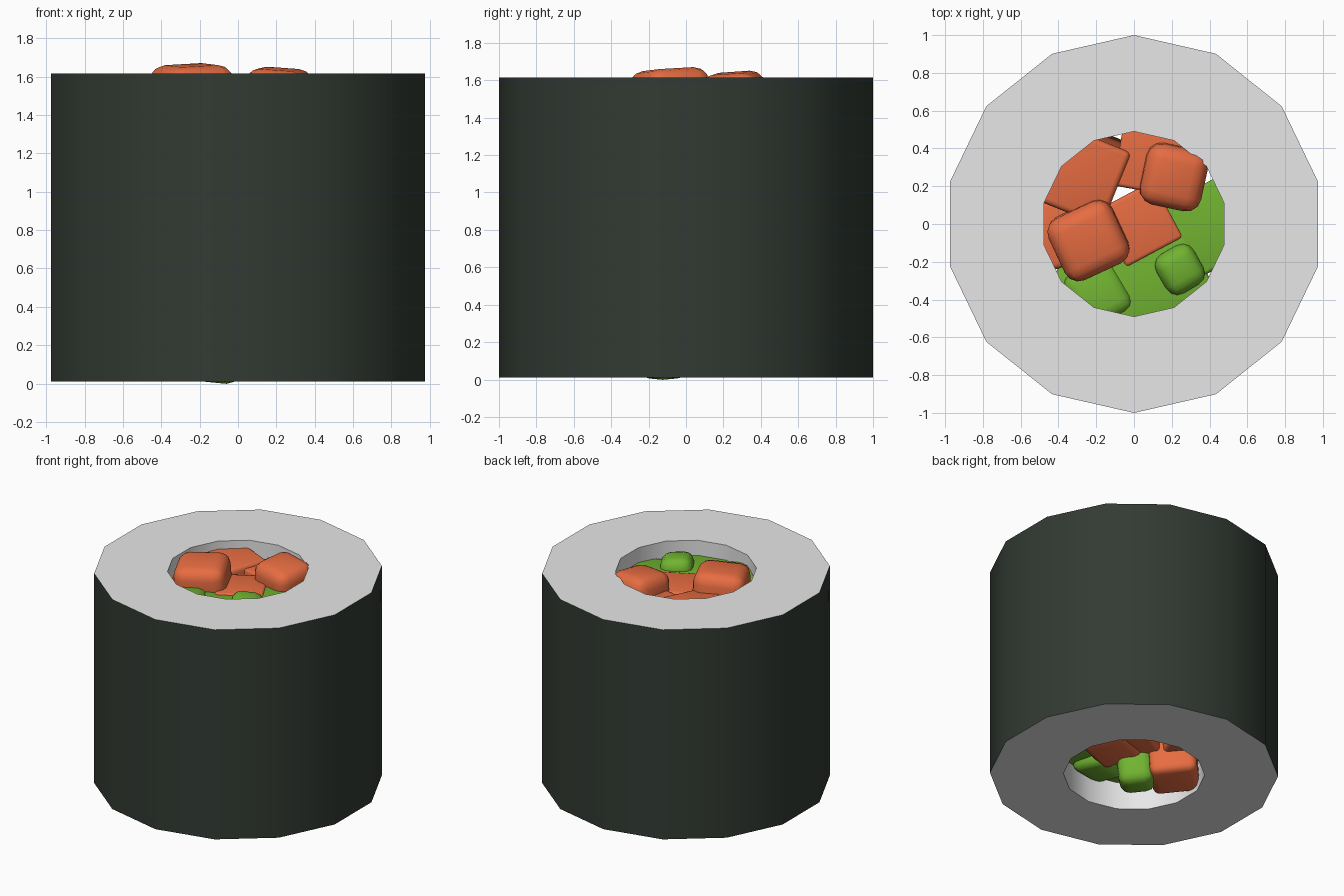
import bpy, bmesh
from math import pi, cos, sin, radians
from mathutils import Matrix, Euler

cube = bpy.data.objects.get("Cube")
if cube:
    bpy.data.objects.remove(cube, do_unlink=True)


def material(name, rgb):
    mat = bpy.data.materials.new(name)
    mat.use_nodes = True
    mat.diffuse_color = (*rgb, 1)
    mat.node_tree.nodes["Principled BSDF"].inputs["Base Color"].default_value = (*rgb, 1)
    return mat


SEAWEED = material("seaweed_dark_green", (0.032, 0.043, 0.033))
RICE = material("rice_white", (0.8, 0.8, 0.8))
FISH = material("fish_orange", (0.82, 0.155, 0.055))
VEG = material("vegetable_green", (0.165, 0.45, 0.03))


def finish(name, bm, mats, angle=45):
    mesh = bpy.data.meshes.new(name)
    bm.to_mesh(mesh)
    bm.free()
    obj = bpy.data.objects.new(name, mesh)
    bpy.context.collection.objects.link(obj)
    for mat in mats:
        mesh.materials.append(mat)
    bpy.ops.object.select_all(action='DESELECT')
    obj.select_set(True)
    bpy.context.view_layer.objects.active = obj
    bpy.ops.object.shade_smooth_by_angle(angle=radians(angle))
    return obj


def roll(sides=14, outer=1.0, inner=0.49, low=0.01, high=1.615):
    """Hollow prism: seaweed outside, rice on the ends and inside."""
    bm = bmesh.new()
    loops = []
    for r, z in ((outer, low), (outer, high), (inner, high), (inner, low)):
        angles = [pi / 2 + 2 * pi * i / sides for i in range(sides)]
        loops.append([bm.verts.new((r * cos(a), r * sin(a), z)) for a in angles])
    for k in range(4):
        a, b = loops[k], loops[(k + 1) % 4]
        for i in range(sides):
            j = (i + 1) % sides
            face = bm.faces.new((a[i], a[j], b[j], b[i]))
            face.material_index = 0 if k == 0 else 1
    bmesh.ops.recalc_face_normals(bm, faces=bm.faces)
    finish("rice_and_seaweed_roll", bm, [SEAWEED, RICE], 40)


def chunk(name, mat, size, loc, rot=(0, 0, 0), bevel=0.07):
    """Rounded block of filling."""
    bm = bmesh.new()
    bmesh.ops.create_cube(bm, size=1)
    bmesh.ops.scale(bm, vec=size, verts=bm.verts)
    bmesh.ops.bevel(bm, geom=bm.edges[:], offset=bevel, segments=3,
                    profile=0.5, affect='EDGES')
    turn = Euler([radians(a) for a in rot]).to_matrix().to_4x4()
    bmesh.ops.transform(bm, matrix=Matrix.Translation(loc) @ turn, verts=bm.verts)
    finish(name, bm, [mat])


roll()

# Long inner strips that fill the hole
chunk("fish_strip_centre", FISH, (0.34, 0.34, 1.3), (0.03, 0.0, 0.86), (0, 0, 28), 0.02)
chunk("fish_strip_back_left", FISH, (0.42, 0.42, 1.34), (-0.30, 0.29, 0.88), (2, 2, -22), 0.03)
chunk("fish_strip_back", FISH, (0.36, 0.4, 1.3), (0.1, 0.37, 0.87), (0, 0, -10), 0.02)
chunk("fish_strip_left", FISH, (0.3, 0.36, 1.24), (-0.38, -0.05, 0.85), (0, 0, 10), 0.03)
chunk("veg_strip_front", VEG, (0.58, 0.4, 1.28), (0.08, -0.31, 0.86), (0, 0, 30), 0.02)
chunk("veg_strip_right", VEG, (0.36, 0.42, 1.3), (0.39, -0.02, 0.85), (0, 0, 30), 0.02)
chunk("veg_strip_front_left", VEG, (0.4, 0.36, 1.24), (-0.24, -0.36, 0.84), (0, 0, -25), 0.03)

# Chunks standing out at the top
chunk("fish_chunk_top_left", FISH, (0.37, 0.36, 0.3), (-0.24, -0.085, 1.51), (3, -3, 25), 0.08)
chunk("fish_chunk_top_right", FISH, (0.33, 0.33, 0.26), (0.21, 0.25, 1.51), (4, 4, -12), 0.08)
chunk("veg_chunk_top_right", VEG, (0.23, 0.24, 0.22), (0.24, -0.24, 1.46), (4, 5, 30), 0.07)
chunk("veg_chunk_top_left", VEG, (0.3, 0.32, 0.24), (-0.19, -0.37, 1.41), (-3, 0, 28), 0.07)

# Chunks standing out at the bottom
chunk("fish_chunk_bottom", FISH, (0.32, 0.33, 0.3), (-0.32, 0.05, 0.19), (4, -4, 45), 0.05)
chunk("veg_chunk_bottom", VEG, (0.24, 0.25, 0.28), (-0.12, -0.12, 0.145), (4, 4, 45), 0.07)
chunk("fish_chunk_bottom_front", FISH, (0.36, 0.32, 0.24), (0.13, -0.1, 0.3), (5, -4, 20), 0.05)
chunk("veg_chunk_bottom_front", VEG, (0.32, 0.26, 0.24), (0.02, -0.36, 0.29), (-6, 5, 15), 0.06)
